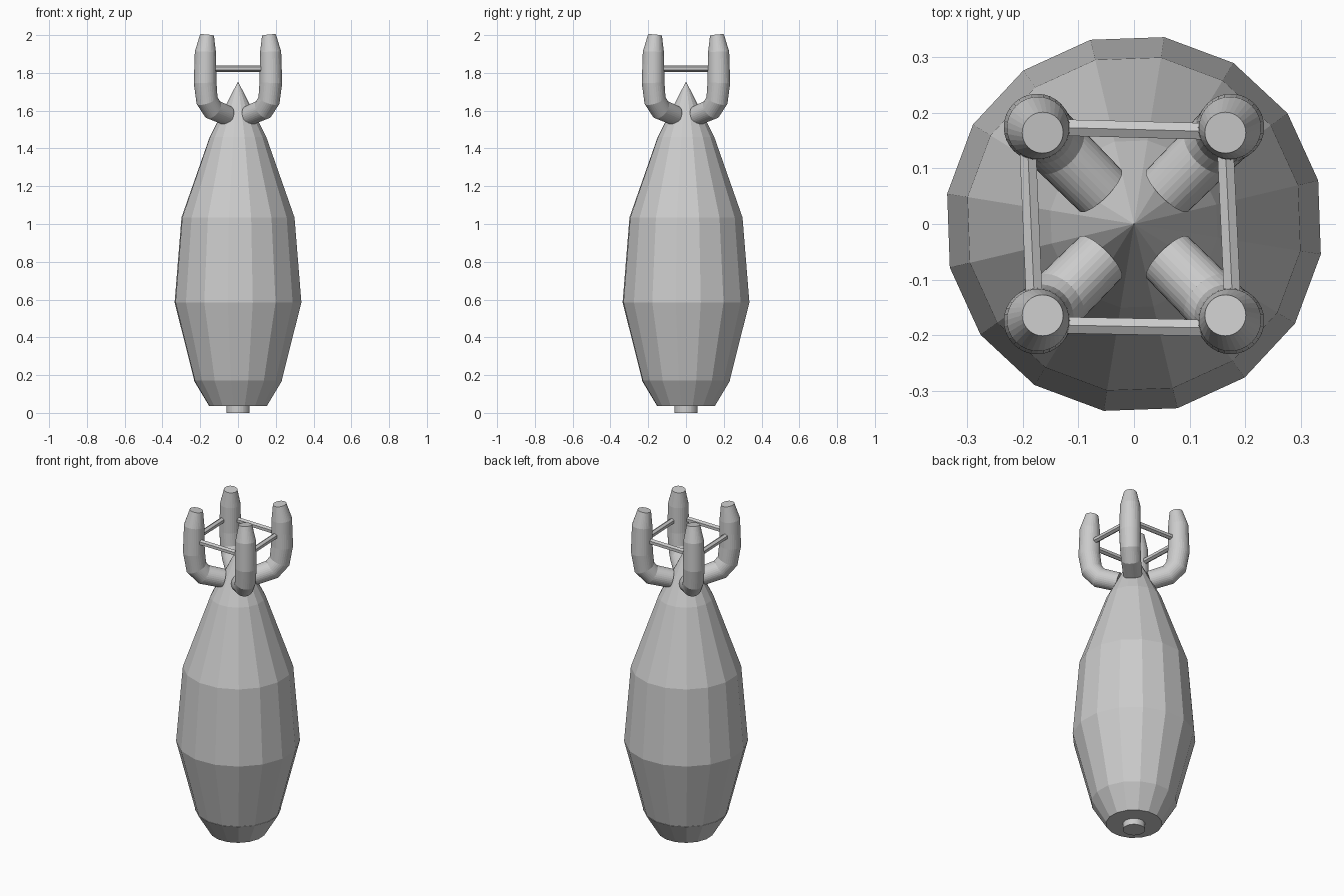
import bpy, bmesh, math
from mathutils import Vector

if "Cube" in bpy.data.objects:
    bpy.data.objects.remove(bpy.data.objects["Cube"])


def make_object(name, rings, tip=None):
    """Skin a list of vertex rings, capping flat ends or closing to a tip."""
    bm = bmesh.new()
    loops = [[bm.verts.new(p) for p in ring] for ring in rings]
    n = len(loops[0])
    for a, b in zip(loops, loops[1:]):
        for i in range(n):
            j = (i + 1) % n
            bm.faces.new((a[i], a[j], b[j], b[i]))
    bm.faces.new(loops[0][::-1])
    if tip is None:
        bm.faces.new(loops[-1])
    else:
        t = bm.verts.new(tip)
        for i in range(n):
            bm.faces.new((loops[-1][i], loops[-1][(i + 1) % n], t))
    bmesh.ops.recalc_face_normals(bm, faces=bm.faces)
    mesh = bpy.data.meshes.new(name)
    bm.to_mesh(mesh)
    bm.free()
    obj = bpy.data.objects.new(name, mesh)
    bpy.context.collection.objects.link(obj)
    return obj


def lathe(name, profile, sides=16, turn=13.3, tip=None):
    rings = []
    for r, z in profile:
        angles = [math.radians(turn) + 2 * math.pi * i / sides for i in range(sides)]
        rings.append([(r * math.cos(a), r * math.sin(a), z) for a in angles])
    return make_object(name, rings, tip)


def sweep(name, path, radii, sides, turn=0.0):
    """Tube along a path lying in a vertical plane, with mitred bends."""
    path = [Vector(p) for p in path]
    flat = path[-1] - path[0]
    side = Vector((-flat.y, flat.x, 0)).normalized()
    rings = []
    for k, p in enumerate(path):
        before = (p - path[max(k - 1, 0)]).normalized()
        after = (path[min(k + 1, len(path) - 1)] - p).normalized()
        tangent = (before + after).normalized()
        up = tangent.cross(side).normalized()
        miter = 1 / max(tangent.dot(after if after.length else before), 0.5)
        ring = []
        for i in range(sides):
            a = turn + 2 * math.pi * i / sides
            ring.append(p + radii[k] * (math.cos(a) * side + math.sin(a) * miter * up))
        rings.append(ring)
    return make_object(name, rings)


# Faceted hull, nose cone, tapered base and bottom plug
lathe("hull", [(0.234, 0.17), (0.34, 0.585), (0.303, 1.035), (0.152, 1.46)])
lathe("nose_cone", [(0.152, 1.46)], tip=(0, 0, 1.755))
lathe("base_taper", [(0.155, 0.037), (0.237, 0.172)])
lathe("bottom_plug", [(0.061, 0.0), (0.061, 0.05)], sides=32)

# Four bent pipes: (distance from axis, height, radius)
pipe = [(0.085, 1.575, 0.053), (0.19, 1.607, 0.055), (0.232, 1.655, 0.057),
        (0.246, 1.75, 0.06), (0.244, 1.91, 0.056), (0.232, 2.0, 0.037)]
corners = [(1, 1), (-1, 1), (-1, -1), (1, -1)]
for k, (sx, sy) in enumerate(corners):
    s = math.sqrt(0.5)
    path = [(sx * s * d, sy * s * d, z) for d, z, r in pipe]
    sweep(f"pipe_{k + 1}", path, [r for d, z, r in pipe], 32)

# Thin braces linking neighbouring pipes, slightly skewed
ends = [((0.15, 0.166), (-0.16, 0.174)), ((-0.192, 0.16), (-0.178, -0.16)),
        ((-0.16, -0.181), (0.15, -0.187)), ((0.178, -0.16), (0.163, 0.16))]
for k, (a, b) in enumerate(ends):
    sweep(f"brace_{k + 1}", [(*a, 1.823), (*b, 1.823)], [0.017, 0.017], 6, math.pi / 6)
